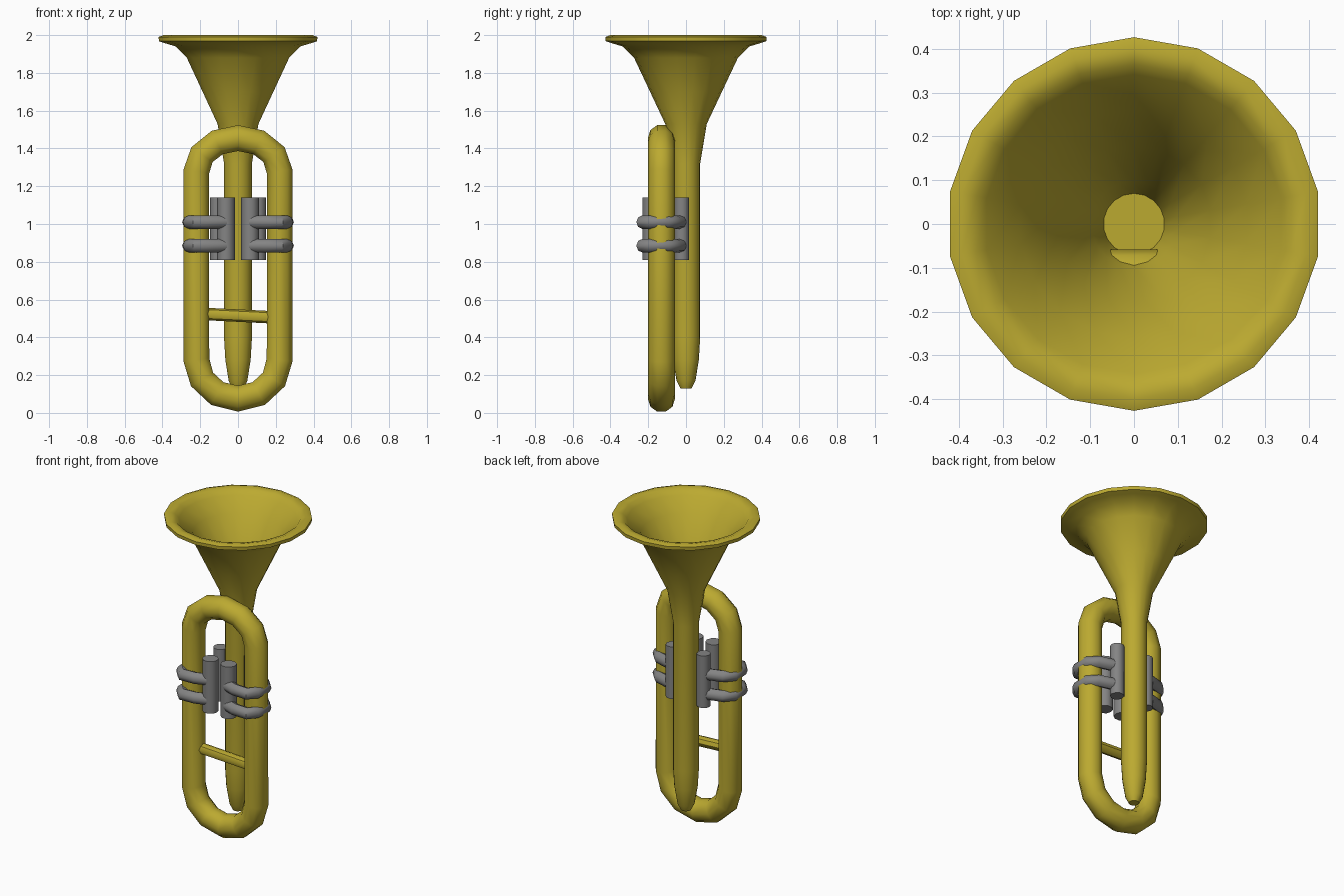
import bpy, bmesh
from math import sin, cos, pi, radians

cube = bpy.data.objects.get("Cube")
if cube:
    bpy.data.objects.remove(cube)


def material(name, rgb):
    m = bpy.data.materials.new(name)
    m.use_nodes = True
    m.diffuse_color = (*rgb, 1)
    m.node_tree.nodes["Principled BSDF"].inputs["Base Color"].default_value = (*rgb, 1)
    return m


BRASS = material("brass yellow", (0.50, 0.40, 0.03))
STEEL = material("valve grey", (0.23, 0.23, 0.23))


def finish(obj, mat, angle=45):
    obj.data.materials.clear()
    obj.data.materials.append(mat)
    bpy.ops.object.select_all(action='DESELECT')
    obj.select_set(True)
    bpy.context.view_layer.objects.active = obj
    bpy.ops.object.shade_smooth_by_angle(angle=radians(angle))


def tube(name, points, radius, mat, cyclic=False, sides=10):
    """Round pipe swept along a list of points."""
    curve = bpy.data.curves.new(name, 'CURVE')
    curve.dimensions = '3D'
    curve.bevel_depth = radius
    curve.bevel_resolution = (sides - 4) // 2
    curve.use_fill_caps = not cyclic
    spline = curve.splines.new('POLY')
    spline.points.add(len(points) - 1)
    for p, co in zip(spline.points, points):
        p.co = (*co, 1)
    spline.use_cyclic_u = cyclic
    obj = bpy.data.objects.new(name, curve)
    bpy.context.collection.objects.link(obj)
    bpy.ops.object.select_all(action='DESELECT')
    obj.select_set(True)
    bpy.context.view_layer.objects.active = obj
    bpy.ops.object.convert(target='MESH')
    finish(bpy.context.object, mat)


def lathe(name, profile, sides, mat):
    """Revolve (radius, z) pairs about the z axis, closing both ends."""
    bm = bmesh.new()
    rings = [[bm.verts.new((r * sin(2 * pi * i / sides), r * cos(2 * pi * i / sides), z))
              for i in range(sides)] for r, z in profile]
    for a, b in zip(rings, rings[1:]):
        for i in range(sides):
            j = (i + 1) % sides
            bm.faces.new((a[i], a[j], b[j], b[i]))
    bm.faces.new(rings[0])
    bm.faces.new(rings[-1])
    bmesh.ops.recalc_face_normals(bm, faces=bm.faces)
    mesh = bpy.data.meshes.new(name)
    bm.to_mesh(mesh)
    bm.free()
    obj = bpy.data.objects.new(name, mesh)
    bpy.context.collection.objects.link(obj)
    finish(obj, mat, 60)


# Main pipe flaring into the bell: up the outside, over the rim, down the inside
lathe("bell_and_main_pipe", [
    (0.03, 0.13), (0.05, 0.17), (0.068, 0.28), (0.075, 0.4), (0.075, 1.32),
    (0.11, 1.53), (0.19, 1.7), (0.275, 1.88), (0.335, 1.94), (0.395, 1.958),
    (0.425, 1.968), (0.427, 1.99), (0.40, 2.0), (0.365, 1.99), (0.342, 1.965),
    (0.262, 1.885), (0.178, 1.7), (0.098, 1.53), (0.07, 1.4)], 18, BRASS)

# Long closed loop in front of the main pipe
LOOP_Y = -0.13
STEPS = 6
top = [(0.22 * cos(pi * i / STEPS), LOOP_Y, 1.28 + 0.175 * sin(pi * i / STEPS))
       for i in range(STEPS + 1)]
bottom = [(-0.22 * cos(pi * i / STEPS), LOOP_Y, 0.28 - 0.205 * sin(pi * i / STEPS))
          for i in range(STEPS + 1)]
tube("tuning_loop", top + bottom, 0.072, BRASS, cyclic=True)

# Brace across the loop
tube("cross_brace", [(-0.2, LOOP_Y, 0.525), (0.2, LOOP_Y, 0.505)], 0.033, BRASS, sides=8)

# Valve cylinders and the bent pipes that wrap around the loop
for side, label in ((1, "left"), (-1, "right")):
    for x, y, r, where in ((0.064, -0.185, 0.047, "front"), (0.108, -0.022, 0.041, "back")):
        tube(f"{label}_{where}_valve",
             [(side * x, y, 0.81), (side * x, y, 1.14)], r, STEEL)
    for z, level in ((1.01, "upper"), (0.885, "lower")):
        path = [(0.07, -0.2), (0.14, -0.225), (0.225, -0.23), (0.258, -0.19),
                (0.262, -0.1), (0.22, -0.055), (0.11, -0.025)]
        tube(f"{label}_{level}_valve_pipe",
             [(side * x, y, z) for x, y in path], 0.036, STEEL, sides=8)
